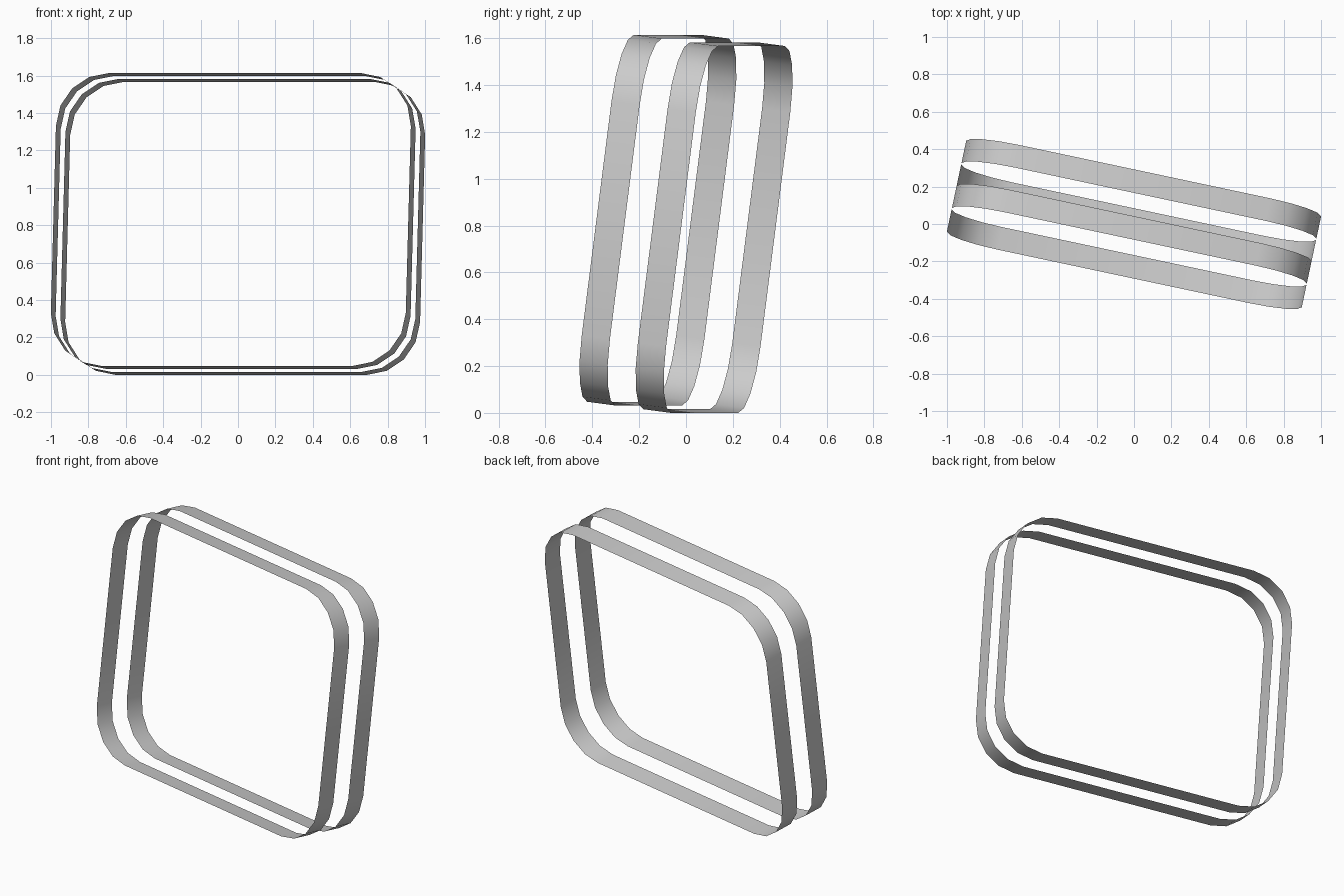
import bpy
from math import sin, cos, pi, radians
from mathutils import Matrix

if "Cube" in bpy.data.objects:
    bpy.data.objects.remove(bpy.data.objects["Cube"])

WIDTH, HEIGHT, RADIUS = 1.94, 1.58, 0.285
BAND, SPACING, STEPS = 0.124, 0.247, 4
LEAN, TURN = radians(-7.4), radians(-12)

grey = bpy.data.materials.new("light grey")
grey.use_nodes = True
colour = (0.6, 0.6, 0.6, 1)
grey.diffuse_color = colour
grey.node_tree.nodes["Principled BSDF"].inputs["Base Color"].default_value = colour

pose = (Matrix.Translation((0, 0, 0.807))
        @ Matrix.Rotation(TURN, 4, 'Z') @ Matrix.Rotation(LEAN, 4, 'X'))


def rounded_outline():
    """Rounded rectangle in x and z, running counter-clockwise."""
    points = []
    for corner, (sx, sz) in enumerate([(1, 1), (-1, 1), (-1, -1), (1, -1)]):
        for i in range(STEPS + 1):
            a = (corner + i / STEPS) * pi / 2
            points.append((sx * (WIDTH / 2 - RADIUS) + RADIUS * cos(a),
                           sz * (HEIGHT / 2 - RADIUS) + RADIUS * sin(a)))
    return points


def band(name, y):
    """Open strip following the rounded outline."""
    outline = rounded_outline()
    n = len(outline)
    verts = [(x, y + s * BAND / 2, z) for s in (-1, 1) for x, z in outline]
    faces = [(i, (i + 1) % n, n + (i + 1) % n, n + i) for i in range(n)]
    mesh = bpy.data.meshes.new(name)
    mesh.from_pydata(verts, [], [f[::-1] for f in faces])
    mesh.transform(pose)
    mesh.materials.append(grey)
    mesh.shade_smooth()
    # Point the faces outward
    if mesh.polygons[0].normal.x < 0:
        mesh.flip_normals()
    obj = bpy.data.objects.new(name, mesh)
    bpy.context.collection.objects.link(obj)


band("front_band", -SPACING / 2)
band("back_band", SPACING / 2)
